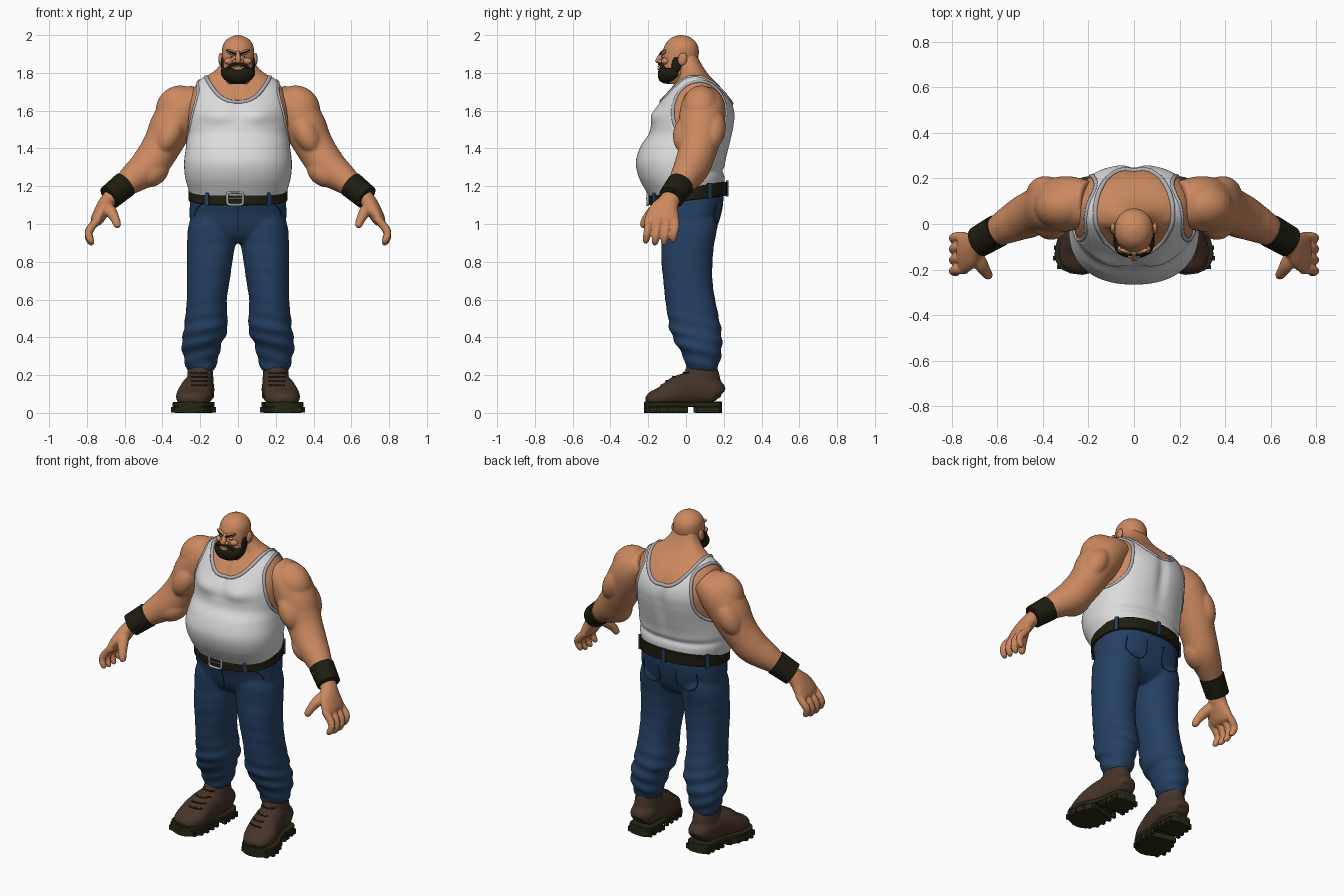
import bpy, bmesh
from math import sin, cos, pi, exp, atan2
from mathutils import Vector, Matrix
from mathutils.bvhtree import BVHTree

if "Cube" in bpy.data.objects:
    bpy.data.objects.remove(bpy.data.objects["Cube"])


def material(name, *rgb):
    mat = bpy.data.materials.new(name)
    mat.use_nodes = True
    mat.diffuse_color = (*rgb, 1)
    mat.node_tree.nodes["Principled BSDF"].inputs["Base Color"].default_value = (*rgb, 1)
    return mat


SKIN = material("skin", .6, .25, .115)
WHITE = material("white cotton", .72, .71, .72)
GREY = material("grey trim", .42, .42, .45)
DENIM = material("blue denim", .018, .052, .125)
SEAM = material("dark denim seam", .010, .030, .075)
LEATHER = material("brown leather", .062, .034, .022)
BLACK = material("near black", .013, .012, .005)
RUBBER = material("dark rubber", .02, .02, .007)


def spline(rows, steps):
    """Catmull-Rom resampling of rows of numbers."""
    out, last = [], len(rows) - 1
    for i in range(last):
        four = [rows[max(0, min(last, i + k))] for k in (-1, 0, 1, 2)]
        for j in range(steps):
            t = j / steps
            out.append([b + .5 * t * (c - a + t * (2*a - 5*b + 4*c - d + t * (3*b - a - 3*c + d)))
                        for a, b, c, d in zip(*four)])
    return out + [list(rows[-1])]


def oval(angle, n):
    c, s = cos(angle), sin(angle)
    return (abs(c) ** (2 / n) * (1 if c > 0 else -1), abs(s) ** (2 / n) * (1 if s > 0 else -1))


def tube(bm, rows, steps=5, sides=32, n=2, ref=None, warp=None):
    """Closed loft; rows are x, y, z, radius, radius. Rings are level unless ref is given."""
    rows = spline(rows, steps)
    centres = [Vector(r[:3]) for r in rows]
    rings = []
    for i, (c, r) in enumerate(zip(centres, rows)):
        u, v = Vector((1, 0, 0)), Vector((0, 1, 0))
        if ref:
            t = (centres[min(i + 1, len(rows) - 1)] - centres[max(i - 1, 0)]).normalized()
            u = Vector(ref).cross(t).normalized()
            v = t.cross(u)
        ring = []
        for k in range(sides):
            a, b = oval(2 * pi * k / sides, n)
            p = c + u * (a * r[3]) + v * (b * r[4])
            ring.append(bm.verts.new(warp(p, c) if warp else p))
        rings.append(ring)
    for lo, hi in zip(rings, rings[1:]):
        for k in range(sides):
            bm.faces.new((lo[k - 1], lo[k], hi[k], hi[k - 1]))
    bm.faces.new(rings[0][::-1])
    bm.faces.new(rings[-1])


def ball(bm, loc, scale, axis=(0, 0, 1)):
    m = Matrix.LocRotScale(Vector(loc), Vector(axis).to_track_quat('Z', 'Y'), Vector(scale))
    bmesh.ops.create_uvsphere(bm, u_segments=24, v_segments=16, radius=1, matrix=m)


def box(bm, loc, scale, turn=0):
    m = Matrix.Translation(loc) @ Matrix.Rotation(turn, 4, 'Z') @ Matrix.Diagonal((*scale, 1))
    bmesh.ops.create_cube(bm, size=1, matrix=m)


def finish(bm, name, *mats, mirror=False, voxel=0, smooth=True):
    bmesh.ops.recalc_face_normals(bm, faces=bm.faces)
    mesh = bpy.data.meshes.new(name)
    for f in bm.faces:
        f.smooth = smooth
    bm.to_mesh(mesh)
    bm.free()
    for m in mats:
        mesh.materials.append(m)
    obj = bpy.data.objects.new(name, mesh)
    bpy.context.collection.objects.link(obj)
    if voxel:
        mod = obj.modifiers.new("fuse", 'REMESH')
        mod.mode, mod.voxel_size, mod.use_smooth_shade = 'VOXEL', voxel, True
        mod = obj.modifiers.new("soften", 'SMOOTH')
        mod.factor, mod.iterations = .5, 3
    if mirror:
        obj.modifiers.new("other side", 'MIRROR').use_mirror_merge = False
    return obj


def cord(name, pts, radius, mat, cyclic=False):
    curve = bpy.data.curves.new(name, 'CURVE')
    curve.dimensions, curve.bevel_depth, curve.bevel_resolution = '3D', radius, 2
    curve.use_fill_caps = True
    s = curve.splines.new('POLY')
    s.points.add(len(pts) - 1)
    for q, p in zip(s.points, pts):
        q.co = (*p, 1)
    s.use_cyclic_u = cyclic
    curve.materials.append(mat)
    bpy.context.collection.objects.link(bpy.data.objects.new(name, curve))


def surface(obj):
    bpy.context.view_layer.update()
    return BVHTree.FromObject(obj, bpy.context.evaluated_depsgraph_get())


def cast(tree, origins, direction):
    hits = [tree.ray_cast(Vector(o), Vector(direction))[0] for o in origins]
    return [h for h in hits if h]


def levels(table):
    """Height, half width, front, back -> loft rows centred on x = 0."""
    return [(0, (f + b) / 2, z, w, (b - f) / 2) for z, w, f, b in table]


# Torso: one body surface whose faces are split into skin and tank top
def muscles(p, c):
    if p.y < c.y:
        p.y -= .02 * exp(-((abs(p.x) - .11) / .08) ** 2 - ((p.z - 1.575) / .045) ** 2)
        p.y += .012 * exp(-(p.x / .02) ** 2 - ((p.z - 1.66) / .06) ** 2)
    else:
        p.y -= .016 * exp(-(p.x / .035) ** 2 - ((p.z - 1.52) / .14) ** 2)
        p.y -= .012 * exp(-((p.z - 1.28) / .02) ** 2)
    return p


def neckline(x, low):
    return low + (1.79 - low) * (abs(x) / .175) ** 2.6


def is_skin(c):
    low = 1.645 if c.y < .05 else 1.635
    in_neck = c.z > 1.785 or (abs(c.x) < .175 and c.z > neckline(c.x, low))
    in_arm = abs(c.x) > .13 and ((c.y - .07) / .14) ** 2 + ((c.z - 1.59) / .165) ** 2 < 1
    return in_neck or in_arm


bm = bmesh.new()
tube(bm, levels([(1.1, .235, -.16, .175), (1.17, .253, -.203, .195), (1.25, .275, -.245, .2),
                 (1.33, .28, -.26, .205), (1.41, .27, -.235, .225), (1.47, .265, -.195, .24),
                 (1.52, .268, -.18, .25), (1.58, .27, -.165, .255), (1.64, .265, -.135, .24),
                 (1.7, .245, -.095, .205), (1.745, .215, -.06, .165), (1.78, .17, -.04, .13),
                 (1.81, .125, -.04, .105), (1.85, .09, -.045, .08), (1.9, .07, -.05, .055)]),
     steps=9, sides=176, n=2.3, warp=muscles)
bm.normal_update()
for f in bm.faces:
    f.material_index = 0 if is_skin(f.calc_center_median()) else 1
bmesh.ops.recalc_face_normals(bm, faces=bm.faces)
for v in bm.verts:
    if all(f.material_index for f in v.link_faces):
        v.co += v.normal * .005
torso = surface(finish(bm, "torso_and_tank_top", SKIN, WHITE))

# Ribbed trim round the neck and arm openings
xs = [-.169 + .338 * i / 60 for i in range(61)]
front = cast(torso, [(x, -1, neckline(x, 1.645)) for x in xs], (0, 1, 0))
back = cast(torso, [(x, 1, neckline(x, 1.635)) for x in reversed(xs)], (0, -1, 0))
cord("neck_trim", front + back, .011, GREY, True)
for s, side in ((1, "left"), (-1, "right")):
    loop = [(s, .07 + .14 * cos(i * pi / 30), 1.59 + .165 * sin(i * pi / 30)) for i in range(60)]
    cord(side + "_arm_trim", cast(torso, loop, (-s, 0, 0)), .010, GREY, True)

# Arms: tapered limb with muscle masses fused in
bm = bmesh.new()
tube(bm, [(.2, .09, 1.66, .08, .1), (.285, .09, 1.61, .115, .12), (.35, .08, 1.52, .115, .12),
          (.39, .07, 1.44, .105, .11), (.43, .055, 1.37, .10, .10), (.48, .03, 1.3, .098, .095),
          (.55, -.005, 1.245, .08, .08), (.62, -.045, 1.19, .058, .06), (.67, -.07, 1.15, .048, .052)],
     ref=(0, 1, 0))
for loc, scale, axis in (((.31, .08, 1.605), (.105, .125, .13), (.5, -.05, -.85)),
                         ((.365, .015, 1.475), (.085, .07, .115), (.4, -.1, -.8)),
                         ((.39, .13, 1.5), (.08, .07, .12), (.4, -.1, -.8)),
                         ((.485, .035, 1.315), (.082, .075, .11), (.6, -.35, -.55)),
                         ((.455, .015, 1.275), (.075, .075, .10), (.6, -.3, -.4))):
    ball(bm, loc, scale, axis)
finish(bm, "arms", SKIN, mirror=True, voxel=.008)

# Hands: palm, four curled fingers and a thumb
bm = bmesh.new()
tube(bm, [(.65, -.06, 1.17, .04, .048), (.69, -.09, 1.12, .042, .055), (.72, -.115, 1.07, .04, .08),
          (.748, -.128, 1.02, .033, .09), (.76, -.13, 1.0, .02, .08)], ref=(0, 1, 0))
for i in range(4):
    y, drop = -.2 + .048 * i, (.01, 0, 0, .015)[i]
    tube(bm, [(.735, y, 1.03, .02, .02), (.775, y, .985, .022, .021), (.792, y - .006, .94 + drop, .02, .02),
              (.78, y - .012, .905 + drop, .018, .018), (.765, y - .015, .893 + drop, .009, .009)],
         sides=14, ref=(0, 1, 0))
tube(bm, [(.7, -.12, 1.1, .03, .03), (.672, -.175, 1.065, .031, .031), (.65, -.21, 1.025, .024, .024),
          (.638, -.225, .995, .02, .02), (.632, -.23, .982, .01, .01)], sides=16, ref=(0, 1, 0))
finish(bm, "hands", SKIN, mirror=True, voxel=.006)

# Wristbands
bm = bmesh.new()
tube(bm, [(.594, -.028, 1.212, .056, .058), (.598, -.03, 1.209, .071, .073),
          (.681, -.078, 1.141, .066, .069), (.685, -.08, 1.138, .05, .052)], steps=1, ref=(0, 1, 0))
finish(bm, "wristbands", BLACK, mirror=True, smooth=False)

# Head, with brow, nose and ears
bm = bmesh.new()
tube(bm, levels([(1.74, .05, -.1, 0), (1.77, .07, -.125, .02), (1.81, .08, -.132, .045),
                 (1.86, .083, -.13, .06), (1.91, .085, -.124, .068), (1.95, .078, -.11, .06),
                 (1.98, .055, -.085, .035), (1.995, .025, -.055, .005), (2, .004, -.03, -.02)]),
     sides=48, n=2.1)
tube(bm, [(0, -.12, 1.91, .01, .012), (0, -.135, 1.885, .013, .015), (0, -.145, 1.865, .018, .016)],
     sides=16, ref=(0, 1, 0))
ball(bm, (0, -.145, 1.864), (.016, .018, .014))
ball(bm, (0, -.139, 1.822), (.026, .012, .009))
for s in (1, -1):
    ball(bm, (s * .017, -.137, 1.861), (.012, .013, .01))
    ball(bm, (s * .034, -.119, 1.908), (.011, .013, .032), (s, .25, .4))
    ball(bm, (s * .048, -.11, 1.862), (.025, .02, .018))
    ball(bm, (s * .092, -.018, 1.873), (.012, .024, .034), (0, .2, 1))
finish(bm, "head", SKIN)

# Full beard with sideburns and moustache
bm = bmesh.new()
tube(bm, levels([(1.745, .035, -.12, -.06), (1.76, .066, -.142, -.035), (1.785, .087, -.149, -.012),
                 (1.81, .09, -.147, -.012), (1.825, .087, -.136, -.02)]), sides=40, n=2.3)
for s in (1, -1):
    ball(bm, (s * .078, -.05, 1.845), (.012, .026, .045), (0, .1, 1))
    tube(bm, [(0, -.139, 1.846, .006, .009), (s * .022, -.137, 1.845, .009, .01),
              (s * .045, -.125, 1.833, .009, .012), (s * .062, -.112, 1.812, .01, .012)],
         sides=12, ref=(0, 1, 0))
finish(bm, "beard", BLACK)

# Eyes, eyebrows and teeth
for s, side in ((1, "left"), (-1, "right")):
    for name, size, mat, y in (("eye", .011, WHITE, -.1185), ("pupil", .005, BLACK, -.1265)):
        bm = bmesh.new()
        ball(bm, (s * .033, y, 1.887), (size, size * .9, size * .6))
        finish(bm, side + "_" + name, mat)
    cord(side + "_eyebrow", [(s * .010, -.137, 1.899), (s * .035, -.133, 1.909), (s * .06, -.114, 1.919)],
         .0045, BLACK)
bm = bmesh.new()
box(bm, (0, -.1465, 1.834), (.04, .008, .006))
finish(bm, "teeth", WHITE, smooth=False)


# Jeans: hips and two legs fused, with bunched folds near the ankles
def tilt(p, c):
    p.z += .125 * p.y * max(0, min(1, (c.z - .95) / .15))
    return p


def folds(p, c):
    d = p - c
    amount = max(0, min(1, (.56 - p.z) / .15)) * .04 + .006
    return c + d * (1 + amount * sin(80 * p.z + 2 * atan2(d.y, abs(p.x) - abs(c.x))))


bm = bmesh.new()
tube(bm, levels([(.9, .1, -.07, .09), (.94, .2, -.115, .14), (1, .25, -.14, .172),
                 (1.08, .256, -.16, .195), (1.15, .25, -.185, .2)]), sides=64, n=2.4, warp=tilt)
for s in (1, -1):
    tube(bm, [(s * x, y, z, rx, ry) for x, y, z, rx, ry in (
        (.13, .015, 1.05, .115, .14), (.138, .015, .98, .126, .15), (.142, .01, .9, .128, .14),
        (.15, .005, .8, .12, .135), (.157, .01, .7, .113, .13), (.165, .022, .6, .106, .132),
        (.168, .04, .5, .112, .135), (.173, .052, .43, .115, .135), (.194, .07, .36, .105, .12),
        (.195, .085, .3, .094, .1), (.197, .085, .25, .08, .088), (.197, .085, .22, .068, .075))],
         sides=48, n=2.2, warp=folds)
jeans = surface(finish(bm, "jeans", DENIM, voxel=.01))

# Fly, front pocket and back pocket seams
cord("fly_seam", cast(jeans, [(.0, -1, 1.1 - .01 * i) for i in range(15)], (0, 1, 0)), .003, SEAM)
for s, side in ((1, "left"), (-1, "right")):
    arc = [(s * (.14 + .09 * sin(a * pi / 20)), -1, 1.12 - .08 * (1 - cos(a * pi / 20))) for a in range(11)]
    cord(side + "_front_pocket", cast(jeans, arc, (0, 1, 0)), .003, SEAM)
    patch = [(s * x, 1, z) for x, z, _ in spline([(.06, 1.1, 0), (.06, 1.01, 0), (.12, .98, 0),
                                                   (.18, 1.01, 0), (.18, 1.1, 0)], 6)]
    cord(side + "_back_pocket", cast(jeans, patch, (0, -1, 0)), .003, SEAM, True)

# Belt, belt loops and buckle
bm = bmesh.new()
tube(bm, [(0, .01, 1.122, .25, .195), (0, .01, 1.126, .262, .207), (0, .01, 1.194, .262, .207),
          (0, .01, 1.198, .25, .195)], steps=1, sides=64, n=2.3, warp=tilt)
finish(bm, "belt", BLACK, smooth=False)
bm = bmesh.new()
for degrees in (30, 90, 150, 235, 305):
    a, b = oval(degrees * pi / 180, 2.3)
    y = .01 + .209 * b
    box(bm, (.264 * a, y, 1.16 + .125 * y), (.012, .022, .084), atan2(b, a))
finish(bm, "belt_loops", DENIM, smooth=False)
frame = [(-.015 + .042 * a, -.203, 1.135 + .034 * b) for a, b in (oval(i * pi / 16, 5) for i in range(32))]
cord("buckle_frame", frame, .007, GREY, True)
cord("buckle_pin", [(-.055, -.207, 1.135), (.02, -.207, 1.135)], .004, GREY)

# Boots
bm = bmesh.new()
tube(bm, [(.2, .18, .09, .04, .045), (.2, .15, .11, .07, .07), (.205, .05, .125, .09, .08),
          (.22, -.04, .112, .085, .088), (.235, -.12, .085, .058, .094), (.246, -.18, .07, .042, .075),
          (.25, -.208, .06, .02, .04)], n=2.2, ref=(1, 0, 0))
tube(bm, [(.2, .08, .08, .075, .105), (.2, .08, .18, .07, .102), (.2, .085, .27, .062, .07)])
boots = surface(finish(bm, "boots", LEATHER, mirror=True, voxel=.007))
for s, side in ((1, "left"), (-1, "right")):
    for i in range(4):
        row = [(s * (.163 + .012 * k), -1, .145 + .022 * i + .002 * (k % 2)) for k in range(8)]
        cord("%s_lace_%d" % (side, i + 1), cast(boots, row, (0, 1, 0)), .005, RUBBER)

# Soles: welt, front tread, heel block and lugs
plan = [(.2, .19, .04), (.2, .165, .075), (.205, .05, .085), (.22, -.01, .085), (.237, -.08, .103),
        (.247, -.15, .105), (.25, -.2, .075), (.252, -.22, .03)]
bm = bmesh.new()
for part, z, thick in ((plan, .045, .014), (plan[:3], .018, .018), (plan[3:], .018, .018)):
    tube(bm, [(x, y, z, thick, w - .004) for x, y, w in part], sides=32, n=8, ref=(1, 0, 0))
for x, y, w in spline(plan[3:-1], 3)[::2] + spline(plan[1:3], 3):
    for s in (1, -1):
        box(bm, (x + s * (w - .006), y, .016), (.02, .018, .03))
finish(bm, "soles", RUBBER, mirror=True, smooth=False)
